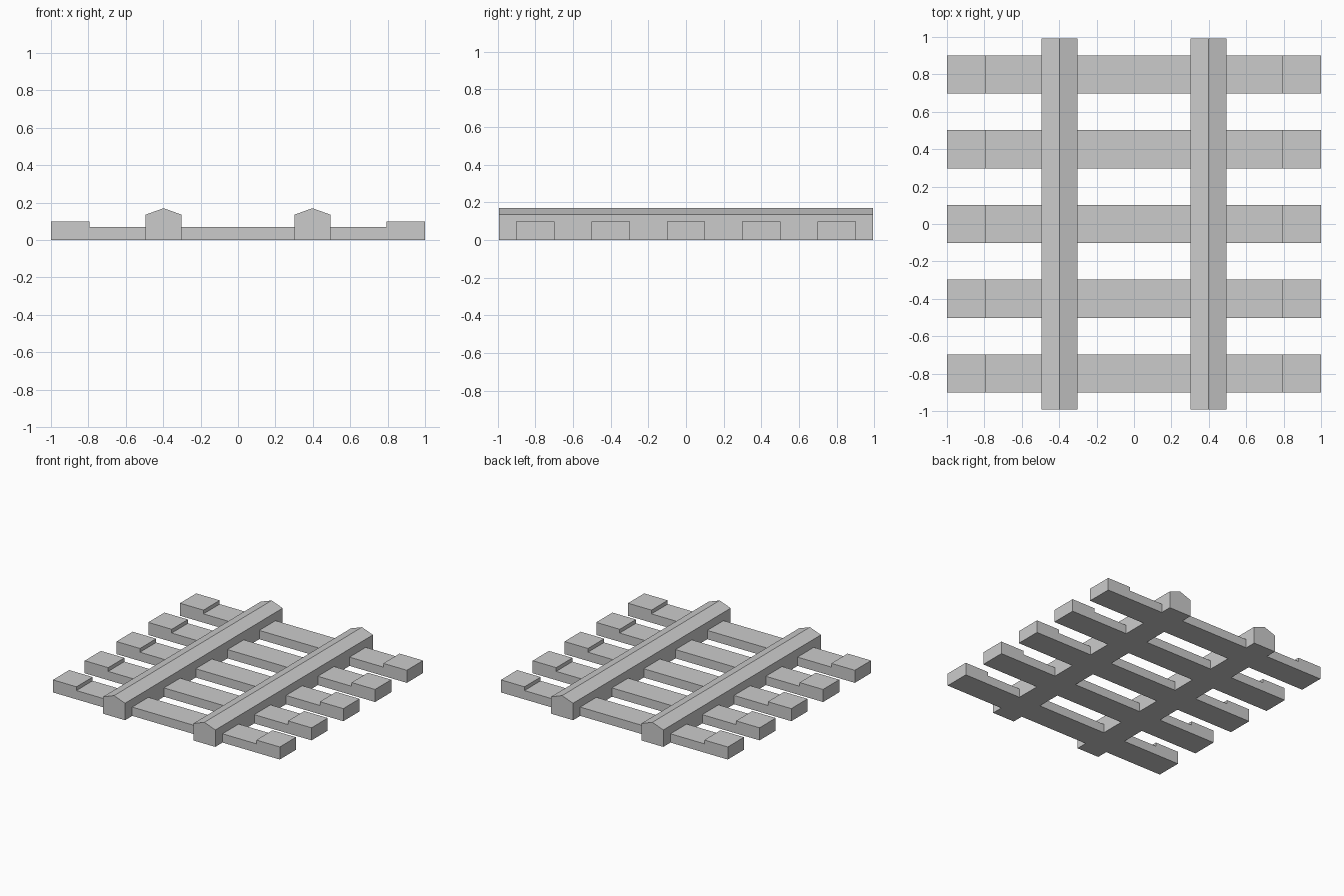
import bpy

if "Cube" in bpy.data.objects:
    bpy.data.objects.remove(bpy.data.objects["Cube"])


def extrude_profile(name, profile, y_center, depth):
    """Extrude a closed (x, z) outline along y."""
    n = len(profile)
    y0, y1 = y_center - depth / 2, y_center + depth / 2
    verts = [(x, y0, z) for x, z in profile] + [(x, y1, z) for x, z in profile]
    faces = [tuple(range(n)), tuple(reversed(range(n, 2 * n)))]
    faces += [(i, i + n, (i + 1) % n + n, (i + 1) % n) for i in range(n)]
    mesh = bpy.data.meshes.new(name)
    mesh.from_pydata(verts, [], faces)
    obj = bpy.data.objects.new(name, mesh)
    bpy.context.collection.objects.link(obj)
    return obj


# Cross sleepers with raised end blocks
STEP, LOW, HIGH = 0.793, 0.07, 0.10
sleeper = [(-1, 0), (1, 0), (1, HIGH), (STEP, HIGH), (STEP, LOW),
           (-STEP, LOW), (-STEP, HIGH), (-1, HIGH)]
for i in range(5):
    extrude_profile(f"sleeper_{i + 1}", sleeper, -0.8 + 0.4 * i, 0.204)

# Two long rails with a ridged top
HALF, SIDE, PEAK = 0.097, 0.135, 0.17
for side, cx in (("left", -0.398), ("right", 0.398)):
    rail = [(cx - HALF, 0), (cx + HALF, 0), (cx + HALF, SIDE),
            (cx, PEAK), (cx - HALF, SIDE)]
    extrude_profile(f"rail_{side}", rail, 0, 1.985)
